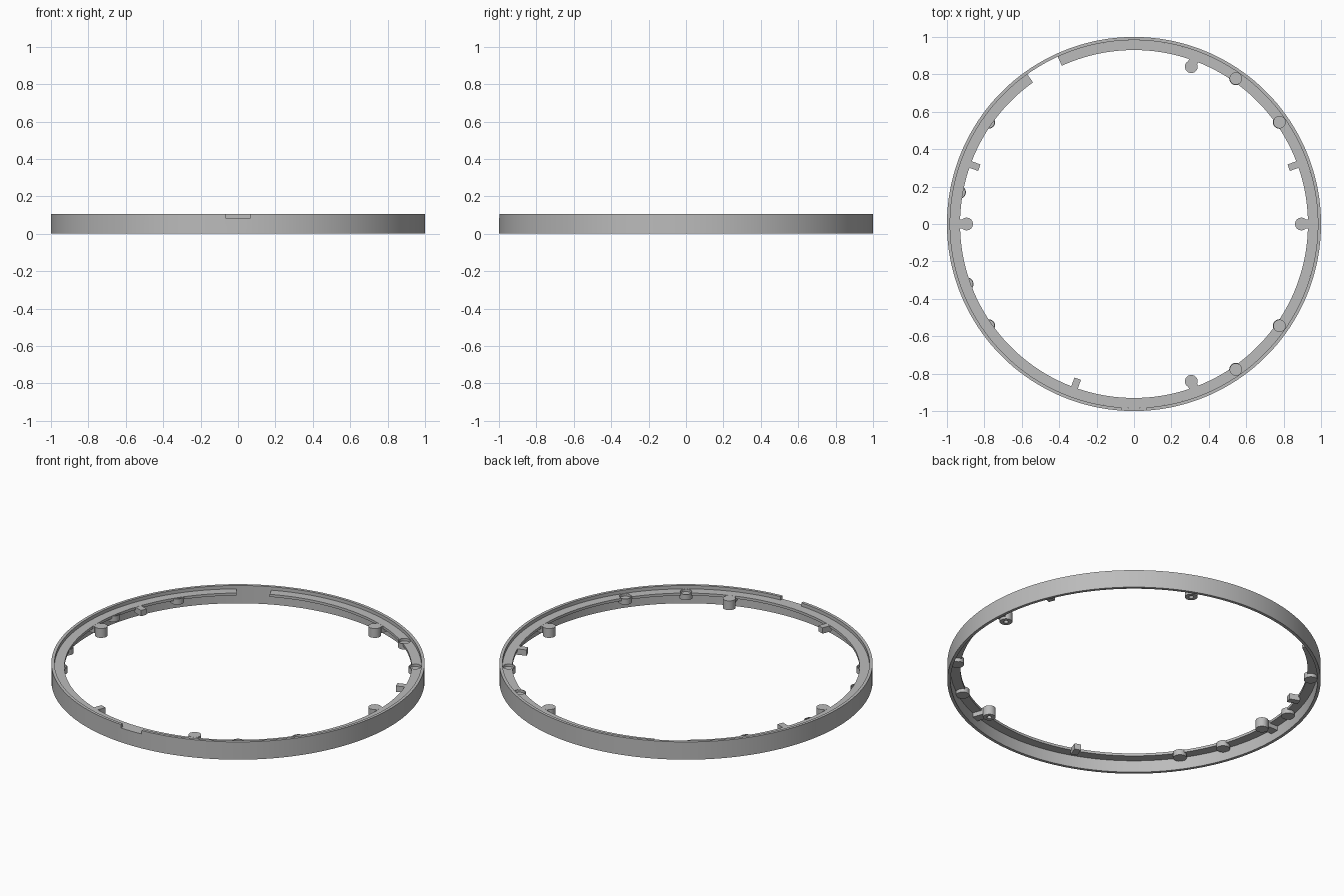
import bpy, bmesh, math
from mathutils import Matrix, Vector

cube = bpy.data.objects.get("Cube")
if cube:
    bpy.data.objects.remove(cube, do_unlink=True)

grey = bpy.data.materials.new("light grey plastic")
grey.use_nodes = True
grey.diffuse_color = (0.5, 0.5, 0.5, 1)
grey.node_tree.nodes["Principled BSDF"].inputs["Base Color"].default_value = (0.5, 0.5, 0.5, 1)

HEIGHT, SHELF_TOP, SHELF_LOW = 0.105, 0.085, 0.07
WALL_IN, SHELF_IN = 0.983, 0.93


def finish(name, bm):
    bmesh.ops.recalc_face_normals(bm, faces=bm.faces)
    mesh = bpy.data.meshes.new(name)
    bm.to_mesh(mesh)
    bm.free()
    mesh.materials.append(grey)
    ob = bpy.data.objects.new(name, mesh)
    bpy.context.collection.objects.link(ob)
    return ob


def lathe(name, profile, start=0, end=360, steps=180, centre=(0, 0, 0)):
    """Sweep a closed (radius, z) profile around the vertical axis."""
    bm = bmesh.new()
    full = end - start == 360
    rings = []
    for i in range(steps if full else steps + 1):
        a = math.radians(start + (end - start) * i / steps)
        rings.append([bm.verts.new(Vector((r * math.cos(a), r * math.sin(a), z)) + Vector(centre))
                      for r, z in profile])
    n = len(profile)
    for i in range(steps):
        p, q = rings[i], rings[(i + 1) % len(rings)]
        for j in range(n):
            k = (j + 1) % n
            bm.faces.new((p[j], p[k], q[k], q[j]))
    if not full:
        bm.faces.new(rings[0])
        bm.faces.new(rings[-1][::-1])
    return finish(name, bm)


def block(name, angle, r0, r1, width, z0, z1):
    """Box lying along a radius of the ring."""
    bm = bmesh.new()
    bmesh.ops.create_cube(bm, size=1)
    bm.transform(Matrix.Rotation(math.radians(angle), 4, 'Z')
                 @ Matrix.Translation(((r0 + r1) / 2, 0, (z0 + z1) / 2))
                 @ Matrix.Diagonal((r1 - r0, width, z1 - z0, 1)))
    return finish(name, bm)


def rod(name, angle, radius, r, z0, z1, lying=False):
    """Cylinder at a polar position, upright or pointing outward."""
    bm = bmesh.new()
    bmesh.ops.create_cone(bm, cap_ends=True, segments=32, radius1=r, radius2=r, depth=z1 - z0)
    turn = Matrix.Rotation(math.pi / 2, 4, 'Y') if lying else Matrix()
    bm.transform(Matrix.Rotation(math.radians(angle), 4, 'Z')
                 @ Matrix.Translation((radius, 0, (z0 + z1) / 2)) @ turn)
    return finish(name, bm)


def cut(ob, cutter):
    cutter.hide_render = True
    mod = ob.modifiers.new("cut", 'BOOLEAN')
    mod.operation, mod.solver, mod.object = 'DIFFERENCE', 'EXACT', cutter
    bpy.context.view_layer.objects.active = ob
    bpy.ops.object.modifier_apply(modifier=mod.name)
    bpy.data.objects.remove(cutter, do_unlink=True)


# Outer wall with port window, lip notch and small side hole
wall = lathe("outer_wall", [(WALL_IN, 0), (1, 0), (1, HEIGHT), (WALL_IN, HEIGHT)])
cut(wall, block("window_cutter", 119.8, 0.9, 1.1, 0.135, 0.033, 0.078))
cut(wall, block("notch_cutter", -90, 0.9, 1.1, 0.135, SHELF_TOP, 0.2))
cut(wall, rod("side_hole_cutter", -120, 0.98, 0.012, 0.023, 0.123, lying=True))

# Shelf inside the wall, open at the port
shelf = lathe("shelf", [(SHELF_IN, SHELF_LOW), (WALL_IN, SHELF_LOW),
                        (WALL_IN, SHELF_TOP), (SHELF_IN, SHELF_TOP)], 125.5, 474.5)

# Round cups sunk in the shelf
for a in (35, 55, 145, 169.7, 199.8, 215, 305, 325):
    cut(shelf, rod("cup_cutter", a, 0.95, 0.032, 0.06, 0.12))
    x, y = 0.95 * math.cos(math.radians(a)), 0.95 * math.sin(math.radians(a))
    lathe("cup_wall", [(0.031, 0.05), (0.036, 0.05), (0.036, 0.084), (0.031, 0.084)],
          steps=32, centre=(x, y, 0))
    rod("cup_floor", a, 0.95, 0.031, 0.05, 0.07)

# Screw posts on short arms
for a in (0, 70, 180, 290):
    post = rod("screw_post", a, 0.895, 0.034, 0.03, SHELF_TOP)
    cut(post, rod("screw_hole_cutter", a, 0.895, 0.013, 0, 0.07))
    block("post_arm", a, 0.92, WALL_IN, 0.05, 0.045, 0.0845)

# Small square locating tabs
for a in (20, 160, 250):
    block("locating_tab", a, 0.88, 0.94, 0.037, 0.05, 0.0845)

# Smooth round surfaces with sharp edges
bpy.ops.object.select_all(action='DESELECT')
for ob in bpy.context.collection.objects:
    if ob.type == 'MESH' and grey.name in ob.data.materials:
        ob.select_set(True)
        bpy.context.view_layer.objects.active = ob
bpy.ops.object.shade_smooth_by_angle(angle=math.radians(30))
